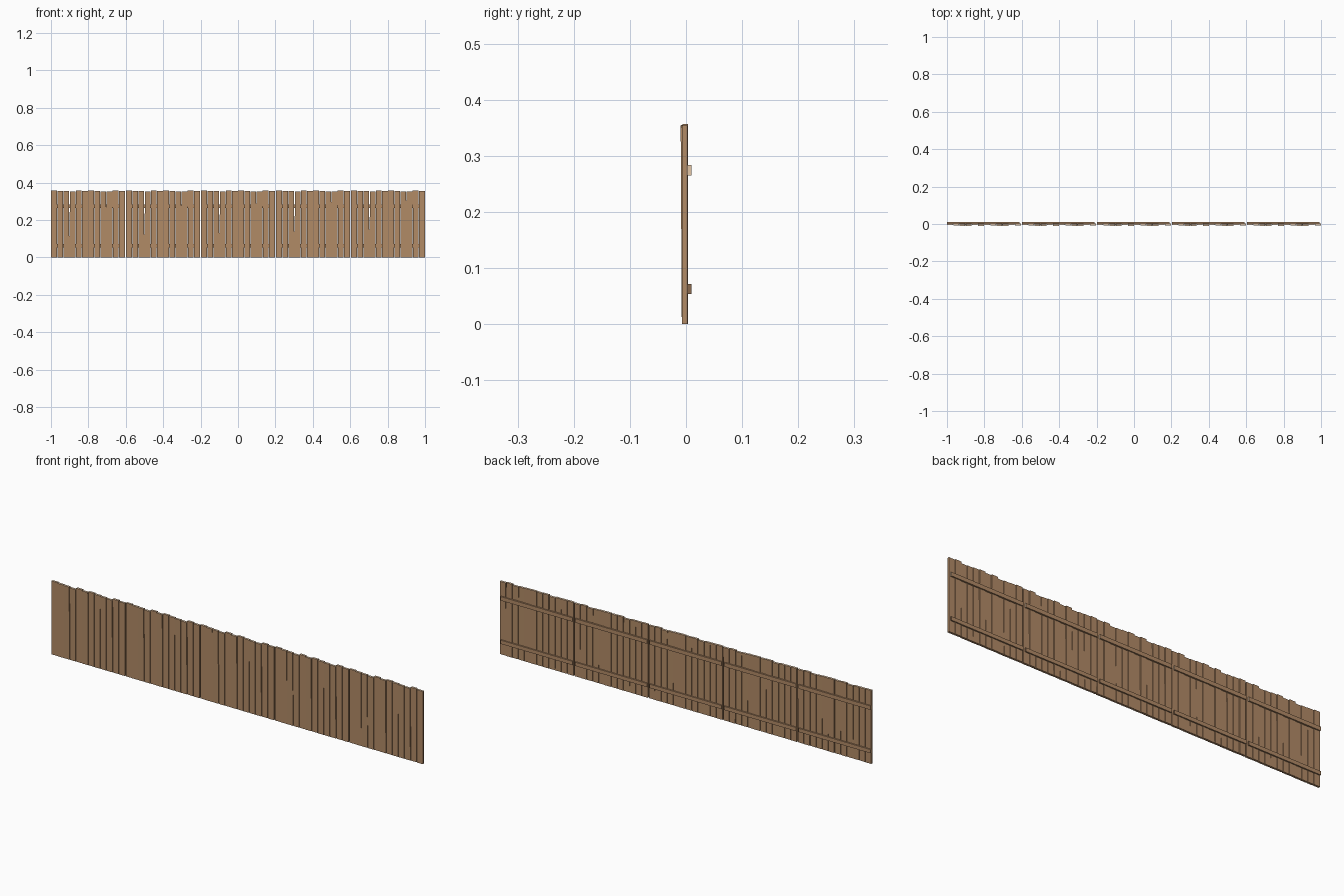
import bpy, bmesh
from mathutils import Matrix, Vector

if "Cube" in bpy.data.objects:
    bpy.data.objects.remove(bpy.data.objects["Cube"])


def material(name, rgb):
    m = bpy.data.materials.new(name)
    m.diffuse_color = (*rgb, 1)
    m.use_nodes = True
    m.node_tree.nodes["Principled BSDF"].inputs["Base Color"].default_value = m.diffuse_color
    return m


WOOD = material("weathered brown wood", (0.445, 0.257, 0.134))
PALE = material("pale end grain", (0.78, 0.57, 0.39))
DARK = material("dark end grain", (0.25, 0.14, 0.075))

PANELS, PITCH, WIDTH = 5, 0.401, 0.396
# one panel of boards: height, sideways tilt at top, front-to-back offset, lean at top
BOARDS = [
    (0.357, 0.0000, 0.001, 0.000), (0.355, 0.0004, 0.000, -0.001),
    (0.354, -0.0004, 0.000, -0.002), (0.351, 0.0005, 0.000, -0.002),
    (0.357, 0.0004, 0.001, 0.000), (0.354, 0.0008, 0.000, -0.002),
    (0.357, 0.0000, 0.001, 0.000), (0.355, 0.0004, 0.000, -0.001),
    (0.353, -0.0004, 0.000, -0.002), (0.351, 0.0000, 0.000, -0.002),
    (0.357, -0.0010, 0.001, 0.000), (0.354, 0.0004, 0.000, 0.000),
]
STEP = WIDTH / len(BOARDS)


def box(bm, lo, hi):
    """Add an axis-aligned box and return its vertices."""
    lo, hi = Vector(lo), Vector(hi)
    mat = Matrix.Translation((lo + hi) / 2) @ Matrix.Diagonal((*(hi - lo), 1))
    return bmesh.ops.create_cube(bm, size=1, matrix=mat)["verts"]


def finish(bm, name, axis, *mats):
    """Make the object; faces pointing along axis get the second colour."""
    bm.normal_update()
    for f in bm.faces:
        f.material_index = int(f.normal.dot(axis) > 0.9)
    me = bpy.data.meshes.new(name)
    bm.to_mesh(me)
    bm.free()
    for m in mats:
        me.materials.append(m)
    ob = bpy.data.objects.new(name, me)
    bpy.context.collection.objects.link(ob)


for p in range(PANELS):
    x0 = -1 + p * PITCH

    # upright boards, each slightly tilted with narrow gaps
    bm = bmesh.new()
    for i, (h, tilt, off, lean) in enumerate(BOARDS):
        x = x0 + i * STEP
        left = x if i == 0 else x + 0.0011
        right = x + STEP if i == len(BOARDS) - 1 else x + STEP - 0.0011
        y = -0.0075 + off
        for v in box(bm, (left, y, 0), (right, y + 0.0105, h)):
            if v.co.z > 0.1:
                v.co.x += tilt
                v.co.y += lean
    finish(bm, f"fence_boards_{p + 1}", Vector((0, 0, 1)), WOOD, PALE)

    # two horizontal rails on the back, with end grain on the right ends
    for name, z0, z1, end in (("lower", 0.054, 0.072, DARK), ("upper", 0.265, 0.284, PALE)):
        bm = bmesh.new()
        box(bm, (x0 + 0.001, 0.001, z0), (x0 + WIDTH - 0.008, 0.0095, z1))
        finish(bm, f"{name}_rail_{p + 1}", Vector((1, 0, 0)), WOOD, end)
